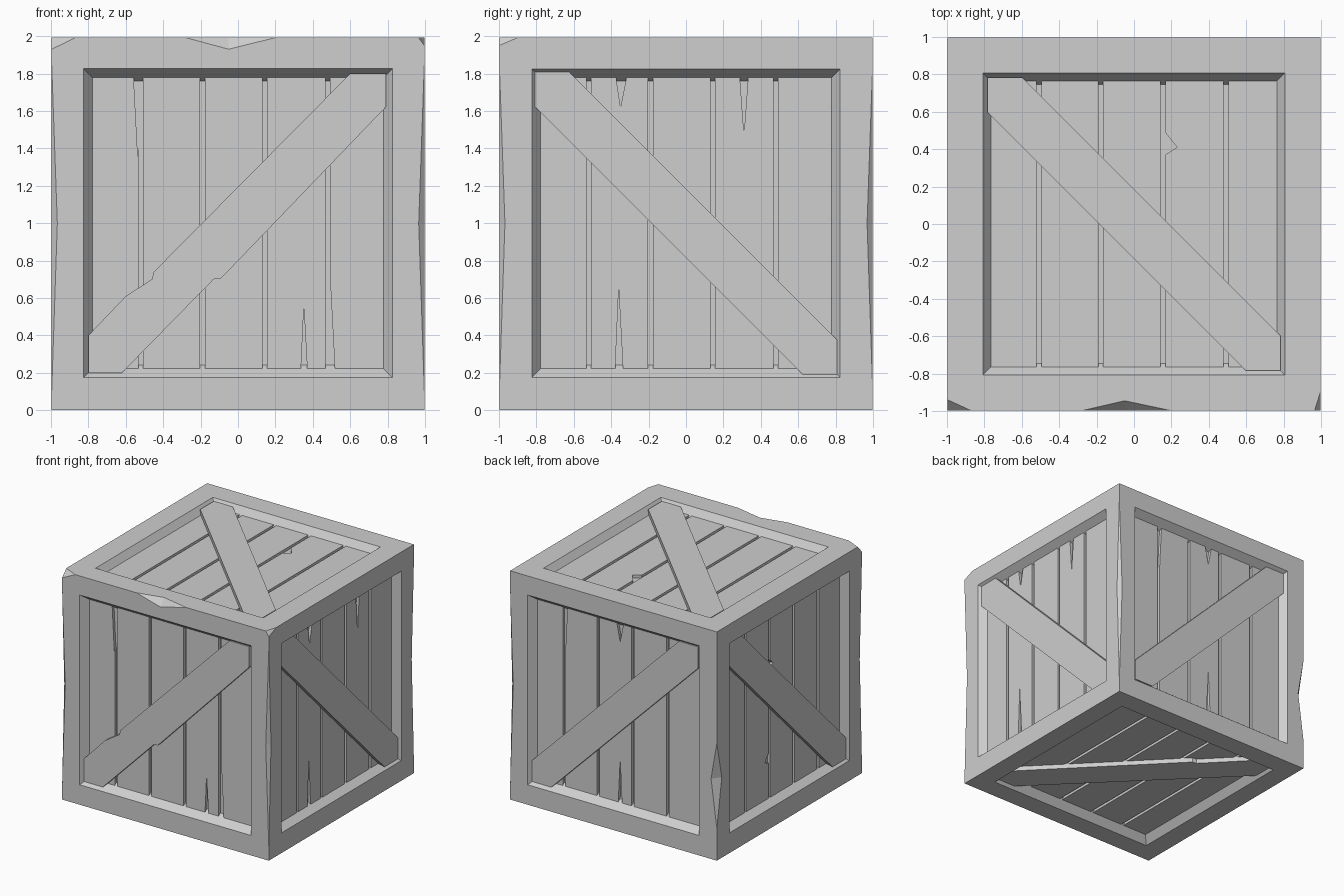
import bpy, bmesh
from mathutils import Vector, Matrix

if "Cube" in bpy.data.objects:
    bpy.data.objects.remove(bpy.data.objects["Cube"], do_unlink=True)

GREY = (0.62, 0.62, 0.62, 1)
grey = bpy.data.materials.new("plain grey")
grey.use_nodes = True
grey.diffuse_color = GREY
grey.node_tree.nodes["Principled BSDF"].inputs["Base Color"].default_value = GREY

FLOOR, PLANK, BRACE = 0.91, 0.935, 0.975   # distance of each layer from the centre
CENTRE = Vector((0, 0, 1))


def make_object(name, bm, matrix=None):
    bmesh.ops.recalc_face_normals(bm, faces=bm.faces)
    mesh = bpy.data.meshes.new(name)
    bm.to_mesh(mesh)
    bm.free()
    mesh.materials.append(grey)
    obj = bpy.data.objects.new(name, mesh)
    if matrix:
        obj.matrix_world = matrix
    bpy.context.collection.objects.link(obj)
    return obj


def add_prism(bm, outline, low, high):
    """Extrude a flat outline between two heights."""
    face = bm.faces.new([bm.verts.new((u, v, low)) for u, v in outline])
    top = bmesh.ops.extrude_face_region(bm, geom=[face])["geom"]
    moved = [g for g in top if isinstance(g, bmesh.types.BMVert)]
    bmesh.ops.translate(bm, verts=moved, vec=(0, 0, high - low))


def rectangle(u0, u1, v0, v1):
    return [(u0, v0), (u1, v0), (u1, v1), (u0, v1)]


def carve(target, cutters):
    """Subtract the cutters, bake the result and delete them."""
    bpy.context.view_layer.update()
    for cutter in cutters:
        cutter.hide_render = True
        mod = target.modifiers.new("cut", "BOOLEAN")
        mod.operation, mod.solver, mod.object = "DIFFERENCE", "EXACT", cutter
    graph = bpy.context.evaluated_depsgraph_get()
    baked = bpy.data.meshes.new_from_object(target.evaluated_get(graph))
    target.modifiers.clear()
    target.data = baked
    for cutter in cutters:
        bpy.data.objects.remove(cutter, do_unlink=True)


def side_matrix(u, v):
    """Face frame: u to the right, v up, third axis pointing outward."""
    rot = Matrix((u, v, u.cross(v))).transposed()
    return Matrix.Translation(CENTRE) @ rot.to_4x4()


def hull(name, points):
    bm = bmesh.new()
    verts = [bm.verts.new(p) for p in points]
    bmesh.ops.convex_hull(bm, input=verts)
    return make_object(name, bm)


def falling(r):
    """Brace from upper left to lower right, reaching r from the middle."""
    s = r - .185
    return [(-r, r), (-r, s), (s, -r), (r, -r), (r, -s), (-s, r)]


# Worn brace outlines, rising to the right
rising = [(-u, v) for u, v in falling(.8)]
front_brace = [(-.8, -.8), (-.62, -.8), (-.13, -.3), (-.09, -.295), (.79, .62), (.79, .8),
               (.6, .8), (-.45, -.26), (-.46, -.3), (-.6, -.39), (-.8, -.6)]
bottom_brace = [(-.8, -.8), (-.62, -.8), (-.29, -.46), (-.25, -.455), (.8, .62), (.8, .8),
                (.62, .8), (-.8, -.62)]

# Splits in the planks
front_splits = [[(-.56, .82), (-.52, .82), (-.535, .34)],
                [(.335, -.82), (.372, -.82), (.352, -.45)],
                [(.485, -.82), (.52, -.82), (.49, -.25)]]
right_splits = [[(-.38, .82), (-.31, .82), (-.35, .62)],
                [(.285, .82), (.335, .82), (.31, .48)],
                [(-.38, -.82), (-.335, -.82), (-.36, -.35)]]
back_splits = [[(-.52, .82), (-.485, .82), (-.51, .34)],
               [(-.02, .82), (.06, .82), (.02, .62)],
               [(0, -.82), (.04, -.82), (.02, -.4)]]
left_splits = [[(-.2, .44), (-.14, .38), (-.2, .34)],
               [(-.18, -.36), (-.25, -.45), (-.18, -.48)]]
top_splits = [[(.15, .51), (.23, .41), (.15, .36)]]

# Each side: right axis, up axis, brace, splits, half width of the opening
X, Y, Z = Vector((1, 0, 0)), Vector((0, 1, 0)), Vector((0, 0, 1))
sides = {
    "front": (X, Z, front_brace, front_splits, .828),
    "right": (Y, Z, falling(.82), right_splits, .828),
    "back": (-X, Z, rising, back_splits, .828),
    "left": (-Y, Z, falling(.82), left_splits, .828),
    "top": (X, Y, falling(.782), top_splits, .814),
    "bottom": (X, -Y, bottom_brace, [], .82),
}

# Planks and diagonal brace on every side
edges = [-.81, -.52, -.19, .143, .48, .81]
openings = []
for side, (u, v, brace, splits, half) in sides.items():
    matrix = side_matrix(u, v)
    shift = .012 if side == "top" else 0

    bm = bmesh.new()
    for a, b in zip(edges, edges[1:]):
        add_prism(bm, rectangle(a + shift + .0125, b + shift - .0125, -.8, .8),
                  FLOOR - .02, PLANK)
    planks = make_object(side + "_planks", bm, matrix)

    cutters = []
    for outline in splits:
        bm = bmesh.new()
        add_prism(bm, outline, FLOOR - .05, PLANK + .05)
        cutters.append(make_object("split_cutter", bm, matrix))
    if cutters:
        carve(planks, cutters)

    bm = bmesh.new()
    add_prism(bm, brace, PLANK - .01, BRACE)
    make_object(side + "_brace", bm, matrix)

    # Sloped recess that forms the frame around the planks
    corners = [(su * r, sv * r, w) for r, w in ((half - .069, FLOOR), (half + .015, 1.02))
               for su in (-1, 1) for sv in (-1, 1)]
    openings.append(hull("recess_cutter", [matrix @ Vector(c) for c in corners]))

# Frame body
W, D, H = .996, .998, 1.992
bm = bmesh.new()
bmesh.ops.create_cube(bm, size=2)
bmesh.ops.scale(bm, vec=(W, D, H / 2), verts=bm.verts)
bmesh.ops.translate(bm, vec=(0, 0, H / 2), verts=bm.verts)
frame = make_object("crate_frame", bm)

# Chips knocked out of the frame edges and corners
chips = [
    hull("edge_chip", [(-.28, -D, H), (.2, -D, H), (-.05, -D, 1.93),
                       (-.05, -.945, H), (-.05, -1.05, 2.05)]),
    hull("corner_chip", [(-.87, -D, H), (-W, -D, 1.93), (-W, -.94, H), (-1.1, -1.1, 2.1)]),
    hull("corner_chip", [(.965, -D, H), (W, -D, 1.95), (W, -.9, H), (1.1, -1.1, 2.1)]),
    hull("post_chip", [(-W, D, .28), (-W, D, 1.02), (-W, .93, .7),
                       (-.94, D, .7), (-1.05, 1.05, .7)]),
]

# Worn outer edge on the other three posts
for sx, sy in ((-1, -1), (1, -1), (1, 1)):
    chips.append(hull("post_wear", [
        (sx * W, sy * D, .1), (sx * W, sy * D, 1.85), (sx * (W - .03), sy * D, 1),
        (sx * W, sy * (D - .03), 1), (sx * 1.05, sy * 1.05, 1)]))
carve(frame, openings + chips)
